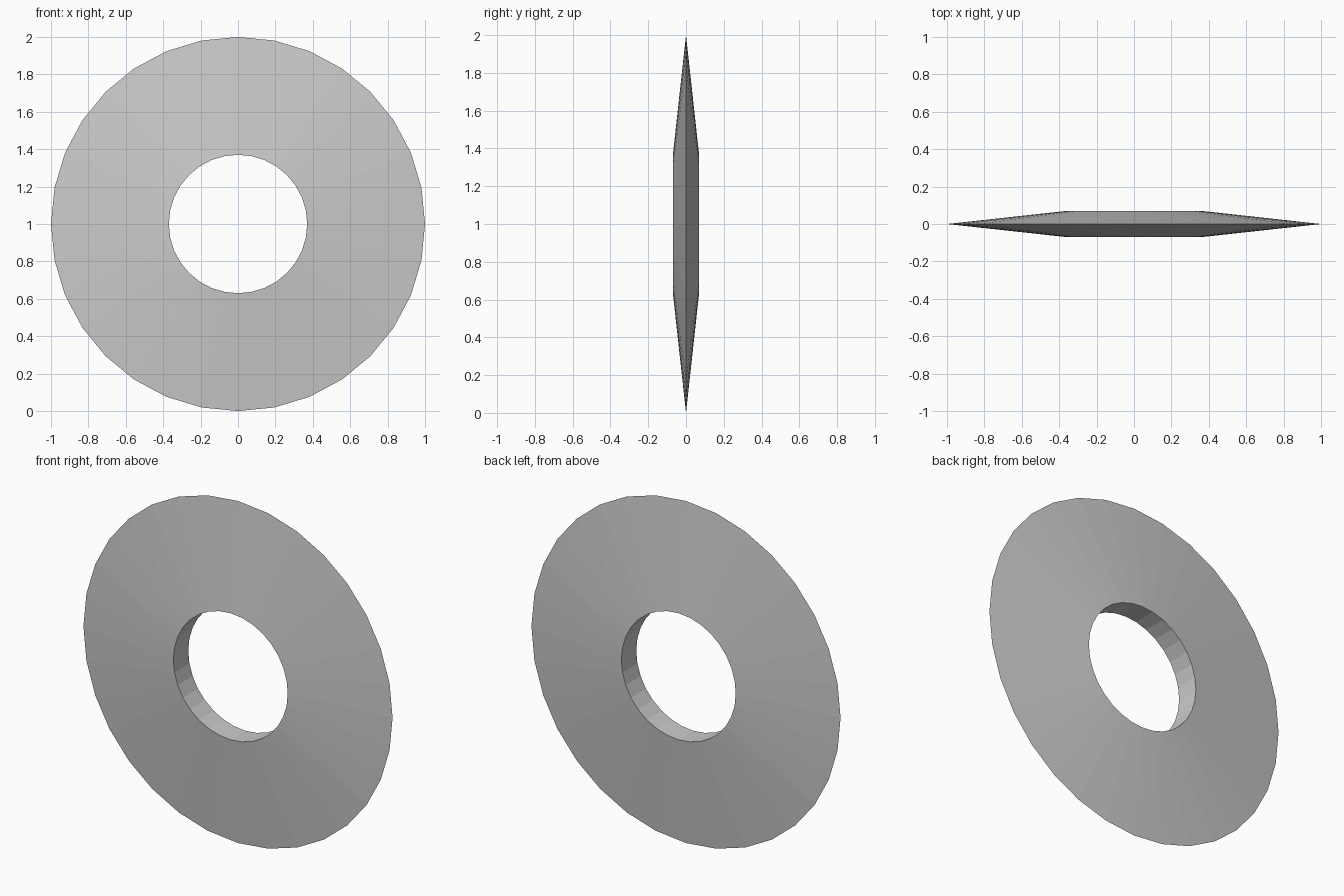
import bpy, bmesh, math

if "Cube" in bpy.data.objects:
    bpy.data.objects.remove(bpy.data.objects["Cube"])

SEGMENTS = 32
# Ring cross-section (radius, y): sharp outer rim, flat bore wall
PROFILE = [(1.0, 0.0), (0.37, 0.069), (0.37, -0.069)]

# Spin the cross-section around the y axis
bm = bmesh.new()
rings = []
for i in range(SEGMENTS):
    a = 2 * math.pi * i / SEGMENTS
    rings.append([bm.verts.new((r * math.cos(a), y, 1 + r * math.sin(a)))
                  for r, y in PROFILE])
for i in range(SEGMENTS):
    cur, nxt = rings[i], rings[(i + 1) % SEGMENTS]
    for j in range(3):
        k = (j + 1) % 3
        bm.faces.new((cur[j], cur[k], nxt[k], nxt[j]))
bmesh.ops.recalc_face_normals(bm, faces=bm.faces)

# Bevelled throwing ring, flat shaded
mesh = bpy.data.meshes.new("sharp_edged_ring")
bm.to_mesh(mesh)
bm.free()
ring = bpy.data.objects.new("sharp_edged_ring", mesh)
bpy.context.collection.objects.link(ring)
